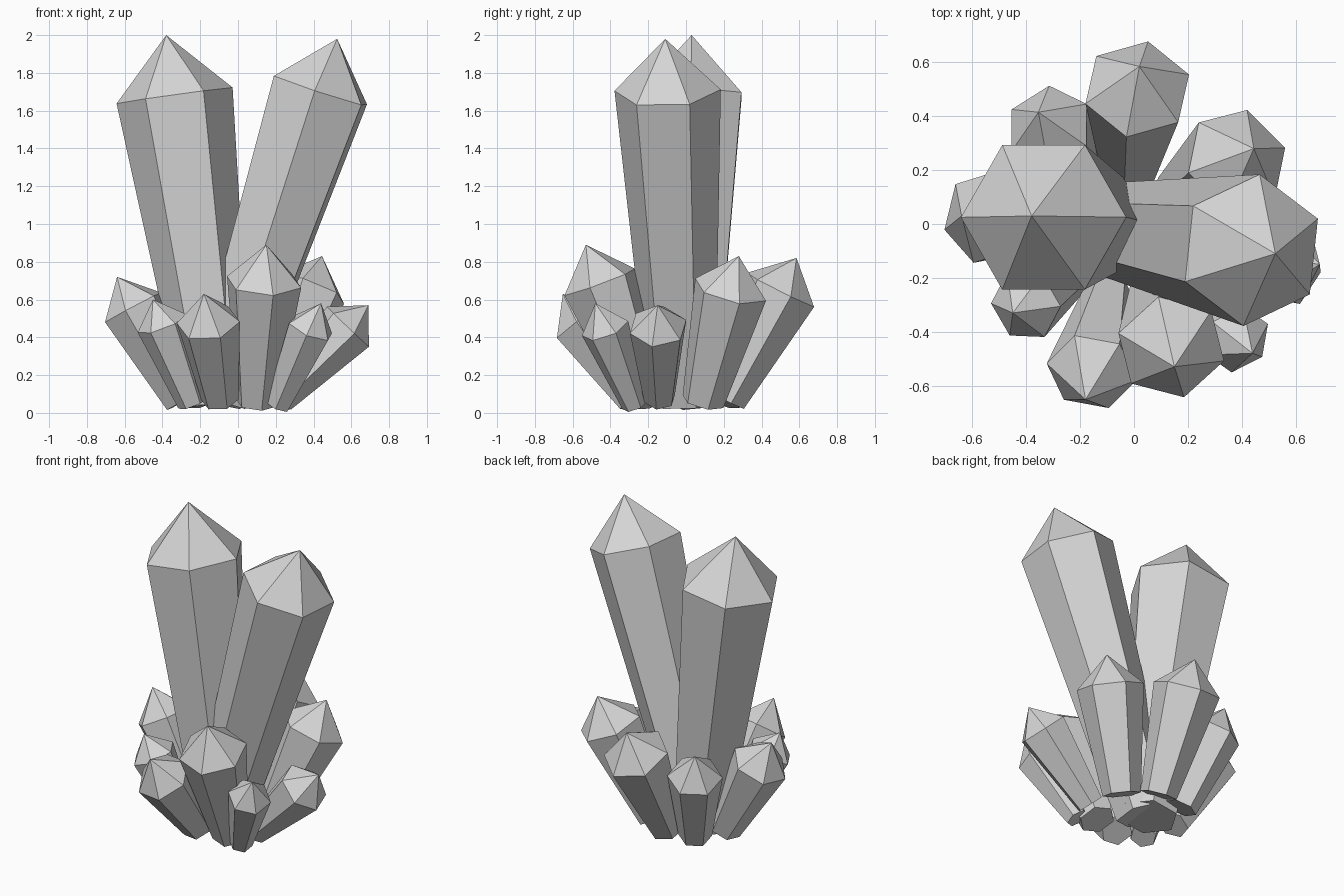
import bpy
import bmesh
from math import cos, sin, radians
from mathutils import Vector

cube = bpy.data.objects.get("Cube")
if cube:
    bpy.data.objects.remove(cube, do_unlink=True)

# Single stone colour
stone = bpy.data.materials.new("grey_crystal")
stone.use_nodes = True
colour = (0.67, 0.67, 0.67, 1)
stone.diffuse_color = colour
stone.node_tree.nodes["Principled BSDF"].inputs["Base Color"].default_value = colour


def crystal(name, base, apex, shoulder, r_base, r_top, turn, sides=6):
    """Tapered prism with a pointed tip, leaning from base to apex."""
    base, apex = Vector(base), Vector(apex)
    lean = Vector((0, 0, 1)).rotation_difference(apex - base)
    bm = bmesh.new()

    def ring(centre, radius):
        angles = [radians(turn + 360 * i / sides) for i in range(sides)]
        return [bm.verts.new(centre + lean @ Vector((radius * cos(a), radius * sin(a), 0)))
                for a in angles]

    low = ring(base, r_base)
    high = ring(base.lerp(apex, shoulder), r_top)
    tip = bm.verts.new(apex)
    bm.faces.new(low[::-1])
    for i in range(sides):
        j = (i + 1) % sides
        bm.faces.new((low[i], low[j], high[j], high[i]))
        bm.faces.new((high[i], high[j], tip))
    mesh = bpy.data.meshes.new(name)
    bm.to_mesh(mesh)
    bm.free()
    mesh.materials.append(stone)
    obj = bpy.data.objects.new(name, mesh)
    bpy.context.collection.objects.link(obj)


# Two tall crystals
crystal("tall_crystal_a", (-.11, 0, .05), (-.38, .03, 2), .836, .18, .31, 0)
crystal("tall_crystal_b", (-.1, -.02, .07), (.525, -.11, 1.98), .858, .175, .283, 24)

# Ring of short crystals: name, base, apex, shoulder fraction, radii, turn
crystal("front_crystal", (.1, -.22, .05), (.15, -.53, .89), .765, .11, .205, -16)
crystal("front_left_crystal", (-.095, -.27, .07), (-.18, -.652, .63), .73, .1, .17, -10)
crystal("side_left_crystal", (-.29, .01, .06), (-.64, .03, .72), .755, .1, .175, 15)
crystal("corner_left_crystal", (-.24, -.2, .05), (-.45, -.33, .6), .77, .08, .138, 0)
crystal("back_left_crystal", (-.2, .19, .06), (-.355, .415, .7), .745, .1, .165, 32)
crystal("back_crystal", (-.015, .21, .07), (.02, .585, .82), .775, .11, .203, 18)
crystal("back_right_crystal", (.17, .09, .06), (.445, .28, .83), .77, .115, .2, 16)
crystal("corner_right_crystal", (.21, -.27, .04), (.44, -.48, .58), .755, .07, .13, 24)
crystal("side_right_crystal", (.22, -.14, .075), (.69, -.15, .57), .77, .085, .157, -12)
